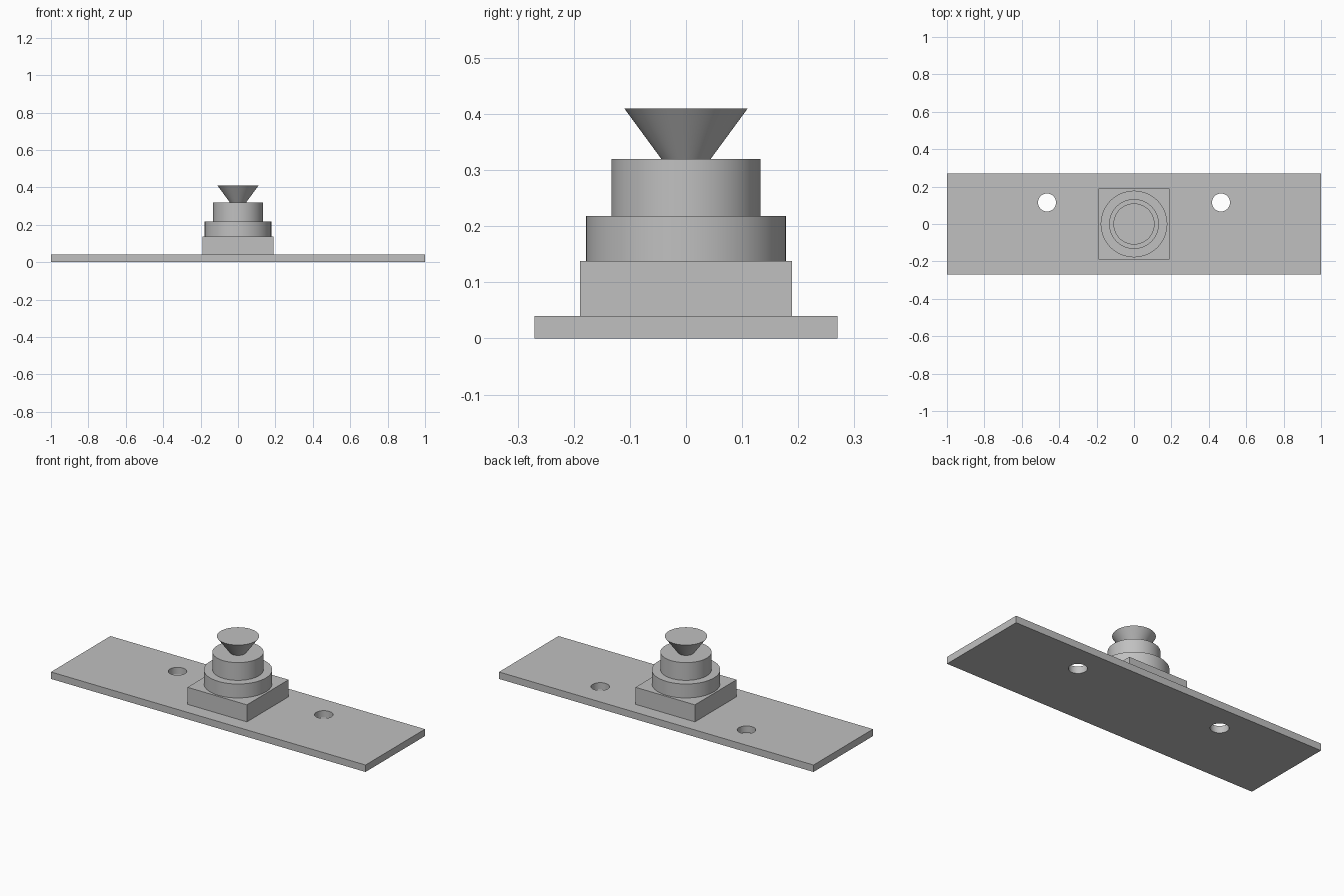
import bpy
import math

cube = bpy.data.objects.get("Cube")
if cube:
    bpy.data.objects.remove(cube, do_unlink=True)

grey = bpy.data.materials.new("plain grey")
grey.use_nodes = True
colour = (0.53, 0.53, 0.53, 1.0)
grey.diffuse_color = colour
grey.node_tree.nodes["Principled BSDF"].inputs["Base Color"].default_value = colour


def finish(name):
    obj = bpy.context.object
    obj.name = name
    obj.data.materials.append(grey)
    return obj


def box(name, width, depth, bottom, top):
    bpy.ops.mesh.primitive_cube_add(size=1, location=(0, 0, (bottom + top) / 2))
    bpy.context.object.scale = (width, depth, top - bottom)
    bpy.ops.object.transform_apply(location=False, rotation=False, scale=True)
    return finish(name)


def round_part(name, r_bottom, r_top, bottom, top, x=0, y=0):
    bpy.ops.mesh.primitive_cone_add(
        vertices=96, radius1=r_bottom, radius2=r_top, depth=top - bottom,
        location=(x, y, (bottom + top) / 2))
    bpy.ops.object.shade_smooth_by_angle(angle=math.radians(30))
    return finish(name)


# Mounting plate with two through holes
plate = box("base_plate", 2.0, 0.54, 0, 0.04)
for side, sign in (("left", 1), ("right", -1)):
    cutter = round_part(side + "_hole_cutter", 0.048, 0.048, -0.05, 0.09,
                        sign * 0.465, 0.115)
    cutter.hide_render = True
    cutter.hide_set(True)
    cutter.display_type = 'WIRE'
    hole = plate.modifiers.new(side + "_hole", 'BOOLEAN')
    hole.operation = 'DIFFERENCE'
    hole.solver = 'EXACT'
    hole.object = cutter

# Stepped pedestal and flared knob
box("square_block", 0.378, 0.378, 0.04, 0.138)
round_part("lower_disc", 0.178, 0.178, 0.138, 0.218)
round_part("upper_disc", 0.133, 0.133, 0.218, 0.32)
round_part("flared_knob", 0.044, 0.11, 0.32, 0.41)
